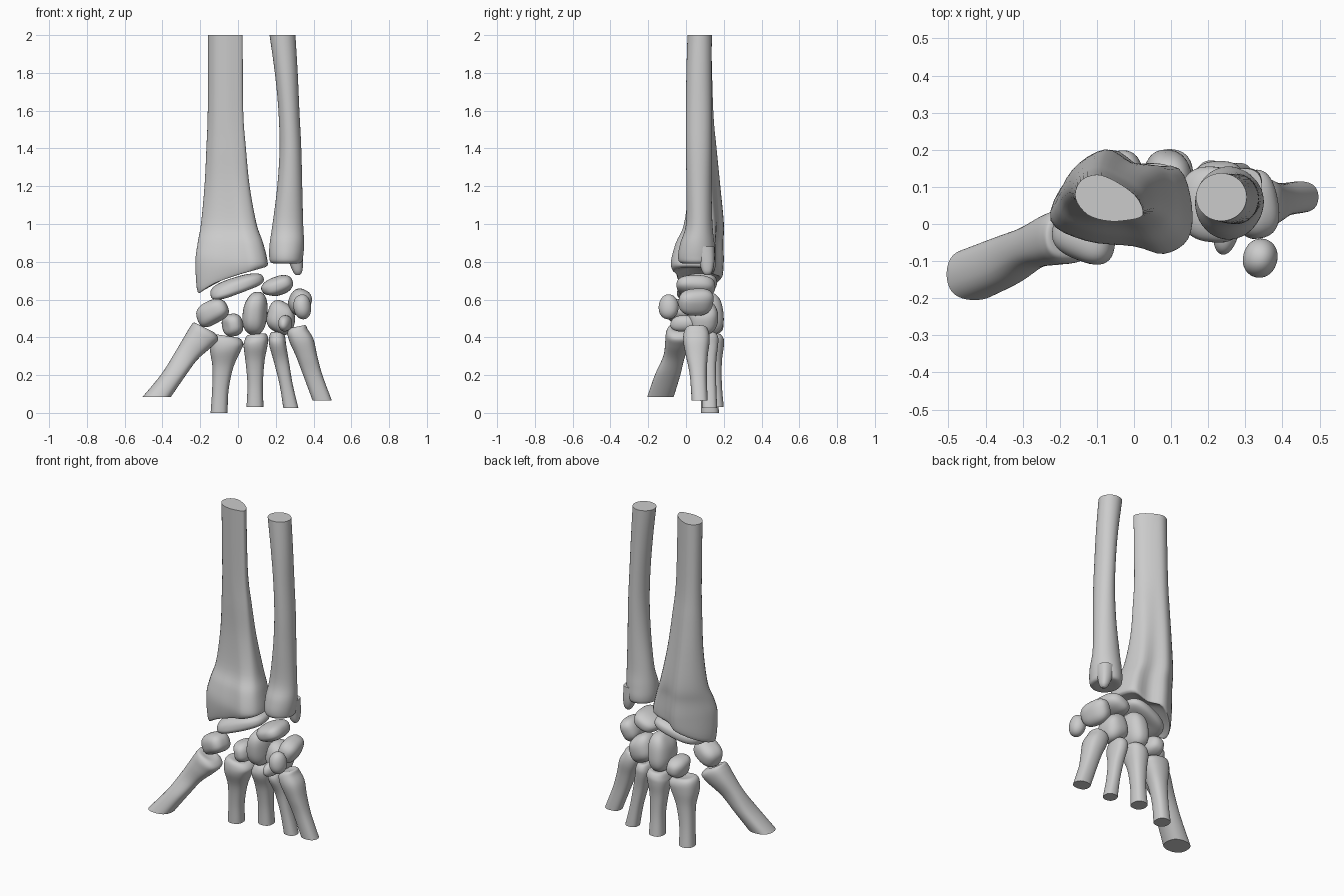
import bpy, bmesh, math
from mathutils import Vector, Euler

cube = bpy.data.objects.get("Cube")
if cube:
    bpy.data.objects.remove(cube, do_unlink=True)

bone = bpy.data.materials.new("bone grey")
bone.use_nodes = True
bone.diffuse_color = (0.6, 0.6, 0.6, 1)
bone.node_tree.nodes["Principled BSDF"].inputs["Base Color"].default_value = (0.6, 0.6, 0.6, 1)


def finish(name, bm, angle=50):
    bmesh.ops.recalc_face_normals(bm, faces=bm.faces)
    mesh = bpy.data.meshes.new(name)
    bm.to_mesh(mesh)
    bm.free()
    mesh.materials.append(bone)
    obj = bpy.data.objects.new(name, mesh)
    bpy.context.collection.objects.link(obj)
    bpy.ops.object.select_all(action='DESELECT')
    obj.select_set(True)
    bpy.context.view_layer.objects.active = obj
    bpy.ops.object.shade_smooth_by_angle(angle=math.radians(angle))


def spline(pts, closed, steps):
    """Smooth curve through the points."""
    n, out = len(pts), []
    for i in range(n if closed else n - 1):
        a, b, c, d = (pts[(i + k) % n] if closed else pts[min(max(i + k, 0), n - 1)]
                      for k in (-1, 0, 1, 2))
        for s in range(steps):
            t = s / steps
            out.append(b + (c - a) * (t / 2) + (a * 2 - b * 5 + c * 4 - d) * (t * t / 2)
                       + (b * 3 - a - c * 3 + d) * (t ** 3 / 2))
    return out if closed else out + [pts[-1]]


def loft(name, rings, around=4, along=5):
    """Skin through cross-sections, with flat end caps."""
    rings = [spline(r, True, around) for r in rings]
    columns = [spline(list(col), False, along) for col in zip(*rings)]
    bm = bmesh.new()
    grid = [[bm.verts.new(p) for p in col] for col in columns]
    for i, col in enumerate(grid):
        nxt = grid[(i + 1) % len(grid)]
        for j in range(len(col) - 1):
            bm.faces.new((col[j], nxt[j], nxt[j + 1], col[j + 1]))
    bm.faces.new([c[0] for c in grid])
    bm.faces.new([c[-1] for c in grid])
    finish(name, bm)


def oval(z, x0, x1, y0, y1, slope=0, power=0.85, count=12):
    ring = []
    for i in range(count):
        a = math.tau * i / count
        c, s = (math.copysign(abs(f) ** power, f) for f in (math.cos(a), math.sin(a)))
        dx = c * (x1 - x0) / 2
        ring.append(Vector(((x0 + x1) / 2 + dx, (y0 + y1) / 2 + s * (y1 - y0) / 2, z + slope * dx)))
    return ring


def shrink(ring, factor, lift):
    mid = sum(ring, Vector()) / len(ring)
    return [mid + (p - mid) * factor + Vector((0, 0, lift)) for p in ring]


# Radius: shaft outline blends into the broad lower end
shaft = [(-.158, .07), (-.125, .025), (-.07, .008), (-.02, .01), (.02, .02),
         (.022, .045), (0, .08), (-.05, .115), (-.1, .133), (-.145, .115)]
flare = [(-.225, .01), (-.13, -.045), (0, -.06), (.08, -.08), (.145, -.04),
         (.155, .05), (.12, .15), (.02, .155), (-.065, .2), (-.18, .12)]
rings = []
for z, w, dy in ((2, 0, 0), (1.6, .02, .01), (1.4, .13, .02), (1.2, .28, .03),
                 (1, .56, .03), (.9, .82, .01), (.8, 1, 0)):
    rings.append([Vector((a[0] + (b[0] - a[0]) * w, a[1] + (b[1] - a[1]) * w + dy, z))
                  for a, b in zip(shaft, flare)])


def joint_z(x):
    return .735 + .25 * x - .3 * max(0, -.1 - x)


rim = [Vector((x * .95, y * .93 + .005, joint_z(x))) for x, y in flare]
rings += [rim, shrink(rim, .8, .005), shrink(rim, .3, .03)]
loft("radius", rings)

# Ulna with rounded head and styloid tip
rings = [oval(*r, power=1) for r in (
    (2, .167, .304, .008, .137), (1.8, .195, .316, .002, .135), (1.6, .214, .325, 0, .135),
    (1.4, .22, .335, 0, .135), (1.2, .208, .34, .002, .135), (1, .183, .345, 0, .14),
    (.9, .168, .35, -.03, .15), (.83, .165, .345, -.042, .155))]
rings += [shrink(rings[-1], .88, -.035), shrink(rings[-1], .4, -.038)]
loft("ulna", rings)
loft("ulna_styloid", [oval(*r) for r in (
    (.88, .25, .345, .05, .15), (.8, .27, .345, .07, .15), (.75, .29, .34, .085, .14),
    (.73, .305, .328, .1, .125))])

# Metacarpals: cut end first, then up to the base
metacarpals = {
    "thumb_metacarpal": [(.085, -.505, -.355, -.205, -.065), (.2, -.405, -.28, -.165, -.03, -.1),
                         (.3, -.335, -.215, -.12, -.005, -.3), (.38, -.28, -.14, -.11, .03, -.45),
                         (.425, -.25, -.105, -.105, .04, -.5)],
    "index_metacarpal": [(0, -.145, -.055, .08, .175), (.12, -.137, -.05, .075, .165),
                         (.24, -.135, -.025, .06, .165), (.33, -.148, .015, .03, .175),
                         (.38, -.145, .028, .03, .175, -.15)],
    "middle_metacarpal": [(.03, .045, .135, .105, .2), (.15, .05, .132, .1, .19),
                          (.27, .04, .14, .08, .19), (.35, .03, .155, .05, .2),
                          (.39, .035, .16, .05, .2, .1)],
    "ring_metacarpal": [(.025, .24, .32, .085, .165), (.15, .22, .29, .08, .16),
                        (.27, .19, .27, .065, .16), (.36, .165, .255, .03, .17),
                        (.4, .165, .25, .035, .17)],
    "little_metacarpal": [(.065, .395, .497, .03, .115), (.2, .345, .447, .02, .11),
                          (.3, .307, .42, .0, .115), (.38, .275, .4, -.015, .125, .15),
                          (.43, .262, .37, -.01, .12, .2)]}
for name, sections in metacarpals.items():
    rings = [oval(*s) for s in sections]
    rings += [shrink(rings[-1], .75, .026), shrink(rings[-1], .3, .024)]
    loft(name, rings)


def carpal(name, centre, radii, turn=(0, 0, 0), lobes=(), box=.8):
    """Rounded block with soft lobes (positive) and hollows (negative)."""
    bm = bmesh.new()
    bmesh.ops.create_icosphere(bm, subdivisions=4, radius=1)
    rot = Euler([math.radians(a) for a in turn]).to_matrix()
    for v in bm.verts:
        d = v.co.normalized()
        swell = 1 + sum(amount * max(0, d.dot(Vector(way).normalized())) ** 4
                        for way, amount in lobes)
        p = Vector([math.copysign(abs(c) ** box, c) * r for c, r in zip(d, radii)])
        v.co = Vector(centre) + rot @ (p * swell)
    finish(name, bm)


# Upper row of wrist bones
carpal("scaphoid", (-.005, .06, .672), (.145, .095, .047), (0, -17, 8),
       [((0, 0, -1), -.3), ((-1, -1, -1), .25), ((1, 1, 0), .1)])
carpal("lunate", (.205, .055, .668), (.085, .1, .052), (0, -22, 0),
       [((-1, 0, -1), -.25), ((1, -1, 0), .15)])
carpal("triquetrum", (.325, .05, .585), (.058, .09, .07), (0, 25, 10),
       [((-1, 0, -1), -.15), ((0, 1, 1), .15)])
carpal("pisiform", (.34, -.092, .56), (.045, .053, .065), (0, -10, -15),
       [((1, 0, 1), .1)], .95)

# Lower row of wrist bones
carpal("trapezium", (-.135, -.025, .53), (.085, .07, .065), (0, -25, -15),
       [((1, -1, 0), .2), ((0, 0, -1), -.15), ((-1, 0, -1), .1)])
carpal("trapezoid", (-.03, .105, .465), (.057, .085, .06), (0, -10, 0),
       [((-1, -1, 0), -.2), ((0, 1, 0), .1)])
carpal("capitate", (.09, .1, .53), (.067, .095, .115), (4, 4, 0),
       [((1, -1, 0), -.12), ((-1, 0, 1), -.15), ((0, 1, -1), .1)])
carpal("hamate", (.23, .09, .505), (.075, .08, .08), (0, 20, 0),
       [((1, 0, 1), -.15), ((-1, 0, 1), .15), ((1, 0, -1), .15)])
carpal("hamate_hook", (.25, -.01, .475), (.035, .07, .042), (0, 0, -10),
       [((0, -1, -1), .15)], .95)
